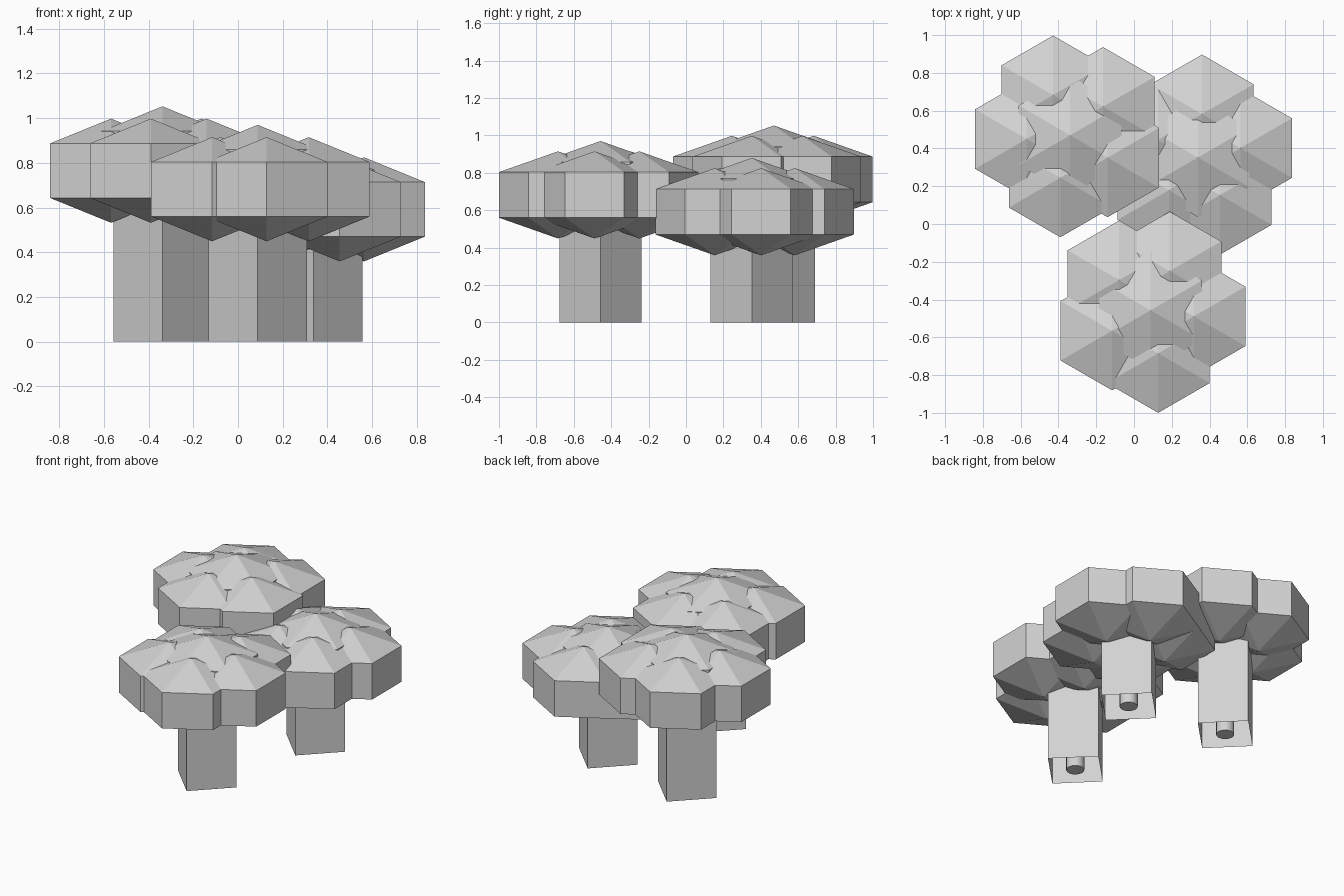
import bpy
import math

cube = bpy.data.objects.get("Cube")
if cube:
    bpy.data.objects.remove(cube)

grey = bpy.data.materials.new("light_grey")
grey.use_nodes = True
colour = (0.65, 0.65, 0.65, 1)
grey.diffuse_color = colour
grey.node_tree.nodes["Principled BSDF"].inputs["Base Color"].default_value = colour


def lathe(name, profile, sides, location):
    """Spin (radius, height) points round z; a radius of 0 closes to a tip."""
    verts, faces, rings = [], [], []
    for radius, z in profile:
        count = sides if radius else 1
        rings.append([len(verts) + i for i in range(count)])
        for i in range(count):
            a = math.pi / 2 + math.tau * i / sides
            verts.append((radius * math.cos(a), radius * math.sin(a), z))
    for low, high in zip(rings, rings[1:]):
        for i in range(sides):
            j = i + 1
            quad = [low[i % len(low)], low[j % len(low)],
                    high[j % len(high)], high[i % len(high)]]
            faces.append(list(dict.fromkeys(quad)))
    mesh = bpy.data.meshes.new(name)
    mesh.from_pydata(verts, [], faces)
    mesh.materials.append(grey)
    obj = bpy.data.objects.new(name, mesh)
    obj.location = location
    bpy.context.collection.objects.link(obj)
    return obj


# Faceted leaf clump: hexagonal drum with a shallow tip above and below
CLUMP = [(0, -0.233), (0.315, -0.122), (0.315, 0.122), (0, 0.233)]
RING = 0.231


def tree(name, x, y, z, turn):
    # Hollow square trunk set on the diagonal, with a thin core inside
    lathe(name + "_trunk", [(0.22, 0), (0.22, z)], 4, (x, y, 0))
    core = lathe(name + "_core", [(0, 0), (0.056, 0), (0.056, z)], 16, (x, y, 0))
    for face in core.data.polygons:
        face.use_smooth = abs(face.normal.z) < 0.5

    # Raised middle clump and five clumps around it
    lathe(name + "_crown_middle", CLUMP, 6, (x, y, z + 0.055))
    for i in range(5):
        a = math.radians(turn + 72 * i)
        lathe(f"{name}_crown_clump_{i + 1}", CLUMP, 6,
              (x + RING * math.cos(a), y + RING * math.sin(a), z))


tree("front_tree", 0.088, -0.457, 0.682, -80)
tree("right_tree", -0.338, 0.47, 0.765, 41)
tree("left_tree", 0.338, 0.352, 0.592, 12.5)
